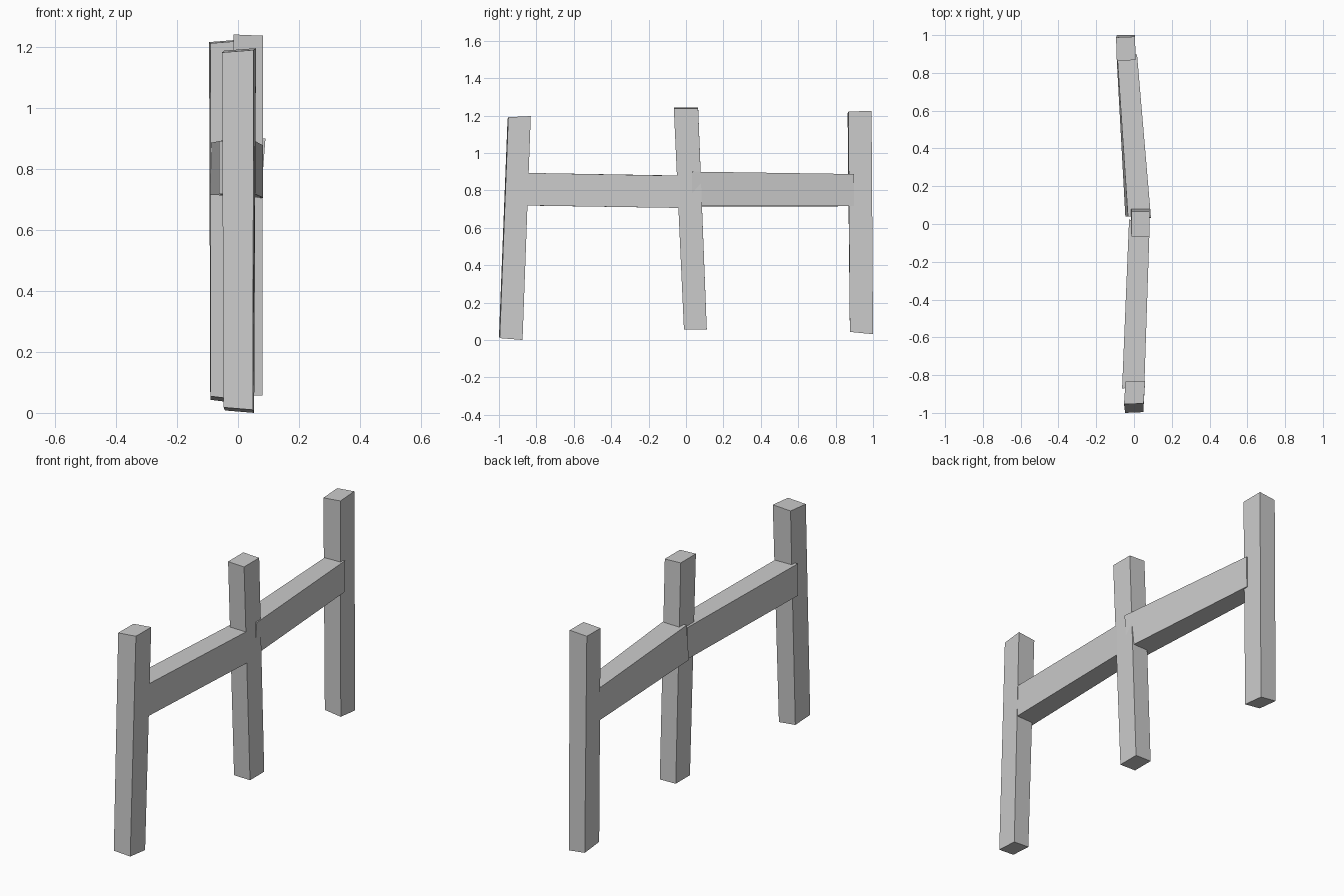
import bpy, bmesh
from mathutils import Vector

if "Cube" in bpy.data.objects:
    bpy.data.objects.remove(bpy.data.objects["Cube"])

wood = bpy.data.materials.new("plain_grey")
wood.diffuse_color = (0.6, 0.6, 0.6, 1)
wood.use_nodes = True
wood.node_tree.nodes["Principled BSDF"].inputs["Base Color"].default_value = wood.diffuse_color


def beam(name, *ends):
    """Crooked timber: each end is (centre, half width vector, half depth vector)."""
    bm = bmesh.new()
    rings = []
    for c, u, v in ends:
        c, u, v = Vector(c), Vector(u), Vector(v)
        rings.append([bm.verts.new(c + a * u + b * v)
                      for a, b in ((-1, -1), (1, -1), (1, 1), (-1, 1))])
    lo, hi = rings
    bm.faces.new(lo[::-1])
    bm.faces.new(hi)
    for i in range(4):
        j = (i + 1) % 4
        bm.faces.new((lo[i], lo[j], hi[j], hi[i]))
    bmesh.ops.recalc_face_normals(bm, faces=bm.faces)
    mesh = bpy.data.meshes.new(name)
    bm.to_mesh(mesh)
    bm.free()
    mesh.materials.append(wood)
    obj = bpy.data.objects.new(name, mesh)
    bpy.context.collection.objects.link(obj)
    return obj


# Leaning posts, bottom end then top end
beam("front_post",
     ((0.003, -0.937, 0.009), (0.048, 0.002, -0.004), (0.002, 0.061, -0.005)),
     ((0.003, -0.892, 1.19), (0.052, 0.002, 0.004), (0.004, 0.06, 0.003)))
beam("middle_post",
     ((0.032, 0.05, 0.058), (0.048, 0, -0.001), (0, 0.061, 0)),
     ((0.034, 0, 1.24), (0.048, 0, -0.002), (0, 0.065, 0)))
beam("back_post",
     ((-0.043, 0.938, 0.043), (0.048, 0, -0.006), (0, 0.062, -0.006)),
     ((-0.043, 0.928, 1.219), (0.05, 0.002, 0.004), (-0.002, 0.062, 0.002)))

# Rails, front end then back end
beam("front_rail",
     ((-0.004, -0.86, 0.806), (0.059, 0.012, 0), (0, 0, 0.087)),
     ((0.028, -0.005, 0.792), (0.054, -0.03, 0), (0, 0, 0.086)))
beam("back_rail",
     ((0.022, 0.037, 0.807), (0.061, -0.004, 0.001), (0.007, 0, 0.092)),
     ((-0.038, 0.89, 0.801), (0.052, 0.008, 0), (0.002, 0, 0.086)))
